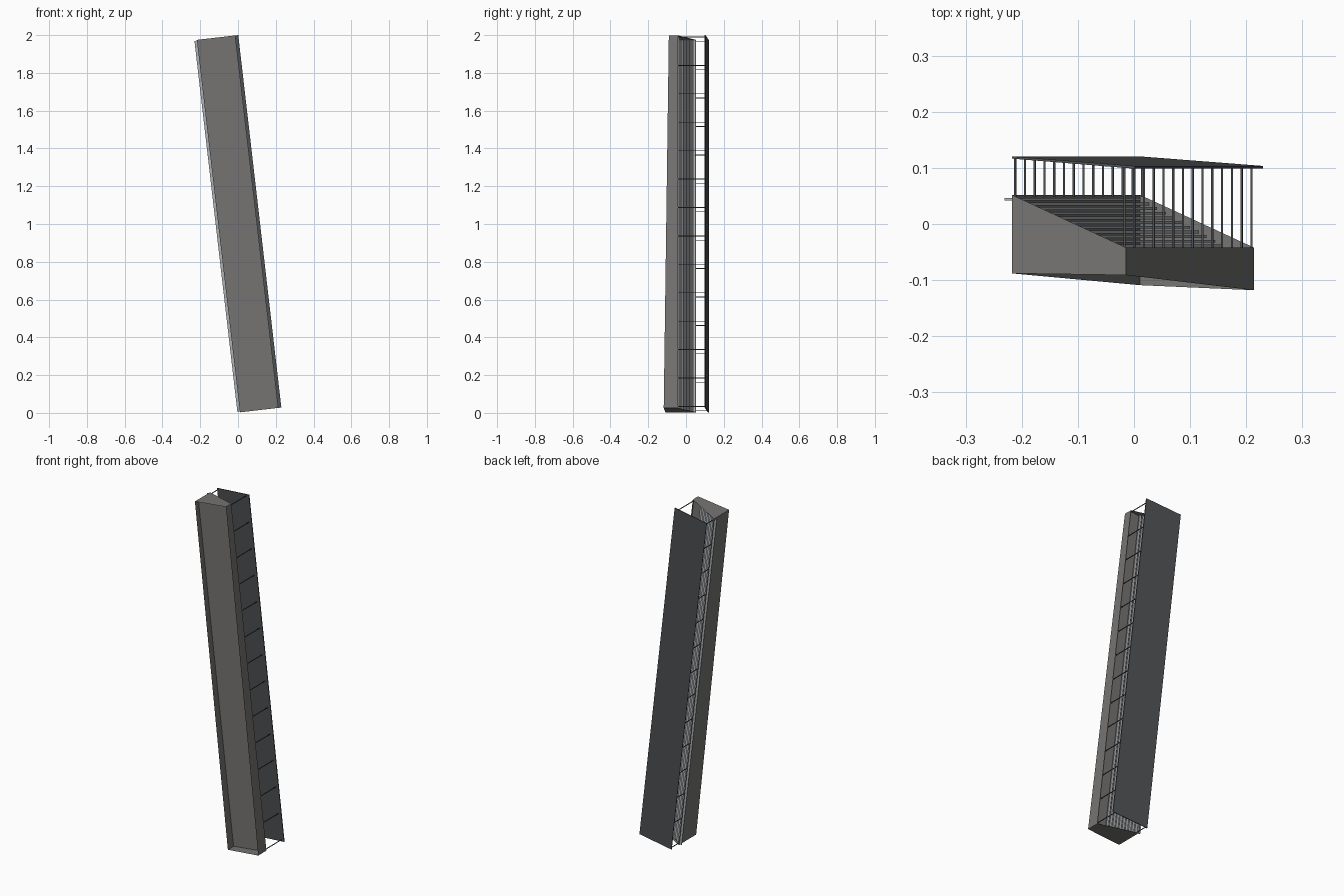
import bpy, math
from mathutils import Matrix, Vector

if "Cube" in bpy.data.objects:
    bpy.data.objects.remove(bpy.data.objects["Cube"])

L, W = 1.985, 0.2045            # length along the lean, body width
LEAN = math.radians(6.6)
FRAME = Matrix.Translation((0.0105, 0, 0.003)) @ Matrix.Rotation(-LEAN, 4, 'Y')


def material(name, rgb):
    m = bpy.data.materials.new(name)
    m.diffuse_color = (*rgb, 1)
    m.use_nodes = True
    m.node_tree.nodes["Principled BSDF"].inputs["Base Color"].default_value = m.diffuse_color
    return m


STONE = material("warm_grey", (0.18, 0.175, 0.17))
DARK = material("dark_grey", (0.075, 0.08, 0.085))
PALE = material("pale_grey", (0.42, 0.44, 0.46))


def add_mesh(name, verts, faces, mat):
    me = bpy.data.meshes.new(name)
    me.from_pydata([FRAME @ Vector(v) for v in verts], [], faces)
    me.materials.append(mat)
    me.validate()
    ob = bpy.data.objects.new(name, me)
    bpy.context.collection.objects.link(ob)
    return ob


def prism(name, bottom, top, z0, z1, mat, skip=()):
    """Loft between two plan outlines; skip leaves chosen side faces open."""
    n = len(bottom)
    verts = [(x, y, z0) for x, y in bottom] + [(x, y, z1) for x, y in top]
    faces = [tuple(reversed(range(n))), tuple(range(n, 2 * n))]
    faces += [(i, (i + 1) % n, n + (i + 1) % n, n + i) for i in range(n) if i not in skip]
    return add_mesh(name, verts, faces, mat)


def box(name, u0, u1, y0, y1, z0, z1, mat):
    o = [(u0, y0), (u1, y0), (u1, y1), (u0, y1)]
    return prism(name, o, o, z0, z1, mat)


# Tapering thin-walled casing, open at the front and along its diagonal back
prism("casing",
      [(0, -0.109), (W, -0.118), (W, -0.042), (0, 0.052)],
      [(0, -0.088), (W, -0.091), (W, -0.042), (0, 0.052)],
      0, L, STONE, skip=(0, 2))

# Front panel recessed between the side walls
box("front_panel", 0, W, -0.056, -0.052, 0, L, STONE)

# Long thin fins stepping along the diagonal opening
FINS = 11
for i in range(FINS):
    y = 0.044 - 0.0083 * i
    right = 0.002 + 0.0148 * i
    box(f"fin_{i + 1}", right - 0.0155, right, y - 0.0025, y + 0.0025, 0.004, L - 0.004, PALE)

# Thin rear screen, slightly skewed in plan
screen = [(0, 0.1165), (0.2205, 0.0985), (0.2205, 0.1035), (0, 0.1205)]
prism("rear_screen", screen, screen, 0, L, DARK)

# Two rows of struts carrying the screen
R = 0.0018
for i in range(14):
    z = 0.008 + (L - 0.016) * i / 13
    box(f"left_strut_{i + 1}", 0.005 - R, 0.005 + R, 0.048, 0.118, z - R, z + R, DARK)
    box(f"right_strut_{i + 1}", 0.201 - R, 0.201 + R, -0.044, 0.101, z - R, z + R, DARK)
